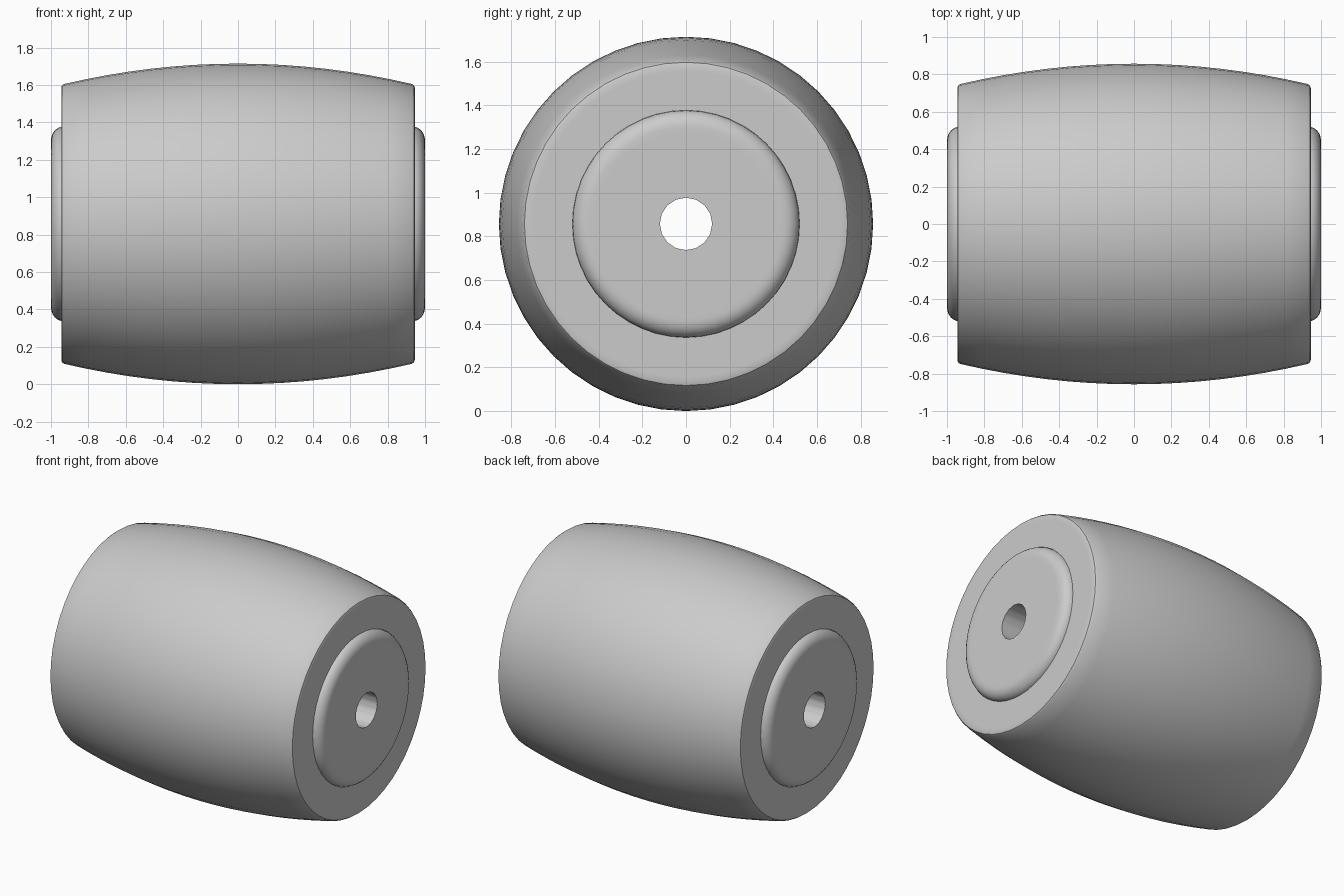
import bpy, bmesh, math

SEGMENTS = 48
BORE_SIDES = 16
CENTRE_Z = 0.857

if "Cube" in bpy.data.objects:
    bpy.data.objects.remove(bpy.data.objects["Cube"])

grey = bpy.data.materials.new("plain grey")
grey.use_nodes = True
grey.diffuse_color = (0.6, 0.6, 0.6, 1)
grey.node_tree.nodes["Principled BSDF"].inputs["Base Color"].default_value = grey.diffuse_color


def bore_radius(angle, radius):
    """Distance to the edge of the many-sided bore at an angle."""
    step = 2 * math.pi / BORE_SIDES
    return radius * math.cos(step / 2) / math.cos(angle % step - step / 2)


def lathe(name, profile, closed=False, bore=None):
    """Spin (x, radius) points around the x axis."""
    bm = bmesh.new()
    rings = []
    for x, r in profile:
        ring = []
        for i in range(SEGMENTS):
            a = 2 * math.pi * i / SEGMENTS
            d = bore_radius(a, r) if r == bore else r
            ring.append(bm.verts.new((x, d * math.cos(a), d * math.sin(a))))
        rings.append(ring)
    pairs = list(zip(rings, rings[1:]))
    if closed:
        pairs.append((rings[-1], rings[0]))
    for a, b in pairs:
        for i in range(SEGMENTS):
            j = (i + 1) % SEGMENTS
            bm.faces.new((a[i], b[i], b[j], a[j]))
    mesh = bpy.data.meshes.new(name)
    bm.to_mesh(mesh)
    bm.free()
    mesh.materials.append(grey)
    obj = bpy.data.objects.new(name, mesh)
    obj.location.z = CENTRE_Z
    bpy.context.collection.objects.link(obj)
    bpy.ops.object.select_all(action='DESELECT')
    obj.select_set(True)
    bpy.context.view_layer.objects.active = obj
    bpy.ops.object.shade_smooth_by_angle(angle=math.radians(35))
    return obj


def mirrored(half):
    """Left-hand end of a profile followed by its reflection."""
    return [(-x, r) for x, r in half] + [(x, r) for x, r in reversed(half)]


# Barrel: flat ends, small rounded rims and a gently crowned surface
rim = [(0.945, 0.52), (0.945, 0.70), (0.945, 0.728), (0.941, 0.740), (0.930, 0.748)]
crown = [(0.93 * t / 8, 0.857 - 0.109 * (t / 8) ** 2) for t in range(-7, 8)]
ends = mirrored(rim)
lathe("roller_barrel", ends[:len(rim)] + crown + ends[len(rim):])

# Hub: raised discs with rounded edges, joined by a core with a through bore
BORE = 0.12
fillet = [(0.935 + 0.065 * math.sin(a), 0.445 + 0.075 * math.cos(a))
          for a in (math.radians(15 * k) for k in range(6, -1, -1))]
lathe("hub_core", mirrored([(1.0, BORE), (1.0, 0.42)] + fillet), closed=True, bore=BORE)
